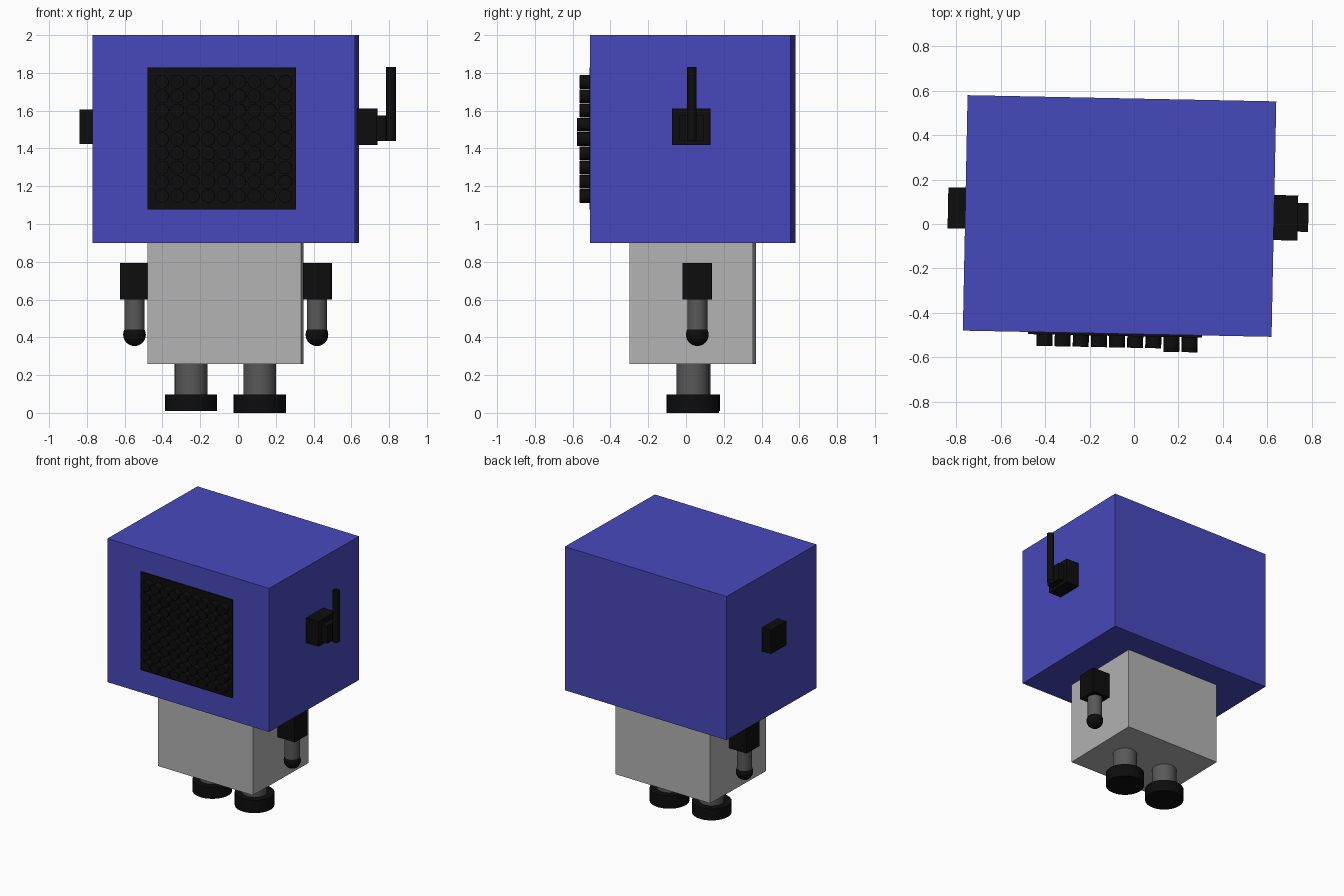
import bpy, bmesh, math
from mathutils import Matrix, Vector

if "Cube" in bpy.data.objects:
    bpy.data.objects.remove(bpy.data.objects["Cube"])

TURN = math.radians(-1.15)                      # the whole figure is turned slightly
ROT = Matrix.Rotation(TURN, 4, 'Z')
CENTRE = Vector((-0.065, 0.036, 0))
FRAME = Matrix.Translation(CENTRE) @ ROT        # head-centred frame


def material(name, rgb):
    m = bpy.data.materials.new(name)
    m.diffuse_color = (*rgb, 1)
    m.use_nodes = True
    m.node_tree.nodes["Principled BSDF"].inputs["Base Color"].default_value = m.diffuse_color
    return m


BLUE = material("blue", (0.062, 0.066, 0.5))
LIGHT = material("light grey", (0.45, 0.45, 0.45))
DARK = material("dark grey", (0.1, 0.1, 0.1))
BLACK = material("black", (0.004, 0.004, 0.004))


def finish(name, bm, mat, matrix, smooth=False):
    mesh = bpy.data.meshes.new(name)
    bm.to_mesh(mesh)
    bm.free()
    mesh.materials.append(mat)
    ob = bpy.data.objects.new(name, mesh)
    bpy.context.collection.objects.link(ob)
    ob.matrix_world = matrix
    if smooth:
        bpy.ops.object.select_all(action='DESELECT')
        ob.select_set(True)
        bpy.context.view_layer.objects.active = ob
        bpy.ops.object.shade_smooth_by_angle(angle=math.radians(35))
    return ob


def box(name, mat, centre, size, frame=None):
    """Box with its centre in world space, or in the given frame."""
    bm = bmesh.new()
    bmesh.ops.create_cube(bm, size=1, matrix=Matrix.Diagonal((*size, 1)))
    place = Matrix.Translation(centre)
    finish(name, bm, mat, frame @ place if frame else place @ ROT)


def cylinder(name, mat, x, y, z0, z1, r, caps=True, sides=32):
    bm = bmesh.new()
    bmesh.ops.create_cone(bm, cap_ends=caps, segments=sides, radius1=r, radius2=r, depth=z1 - z0)
    finish(name, bm, mat, Matrix.Translation((x, y, (z0 + z1) / 2)), True)


# head and body
box("head", BLUE, (0, 0, 1.45), (1.39, 1.06, 1.1), FRAME)
box("body", LIGHT, (0, 0, 0.58), (0.813, 0.655, 0.64), FRAME)

# face panel with a grid of round buttons, a few of them raised
box("face_panel", BLACK, (-0.01, -0.53, 1.453), (0.785, 0.02, 0.752), FRAME)
bm = bmesh.new()
N, R = 9, 0.036
for i in range(N):
    for j in range(N):
        x = 0.653 * (i / (N - 1) - 0.5)
        z = 1.45 + 0.604 * (j / (N - 1) - 0.5)
        front = -0.607 if i >= 7 and j in (4, 5) else -0.592
        depth = -0.52 - front
        bmesh.ops.create_cone(
            bm, cap_ends=True, segments=16, radius1=R, radius2=R, depth=depth,
            matrix=Matrix.Translation((x, front + depth / 2, z)) @ Matrix.Rotation(math.pi / 2, 4, 'X'))
finish("face_buttons", bm, BLACK, FRAME, True)

# ears and antenna
box("left_ear", BLACK, (-0.79, 0.072, 1.515), (0.095, 0.185, 0.182))
box("right_ear", BLACK, (0.68, 0.028, 1.515), (0.115, 0.203, 0.192))
box("antenna_mount", BLACK, (0.755, 0.03, 1.508), (0.06, 0.13, 0.135))
cylinder("antenna", BLACK, 0.81, 0.03, 1.44, 1.832, 0.026, caps=False)

# arms
for side, bx, cx, y in (("left", -0.547, -0.548, 0.075), ("right", 0.42, 0.418, 0.06)):
    box(side + "_shoulder", BLACK, (bx, y, 0.697), (0.15, 0.153, 0.195))
    cylinder(side + "_arm", DARK, cx, y, 0.41, 0.62, 0.053)
    bm = bmesh.new()
    bmesh.ops.create_uvsphere(bm, u_segments=24, v_segments=16, radius=0.06)
    finish(side + "_hand", bm, BLACK, Matrix.Translation((cx, y, 0.414)), True)

# legs and feet
for side, x, y, z in (("left", -0.248, 0.043, 0.01), ("right", 0.115, 0.036, 0.0)):
    cylinder(side + "_leg", DARK, x, y, 0.08, 0.28, 0.087)
    cylinder(side + "_foot", BLACK, x, y, z, 0.098, 0.138)
